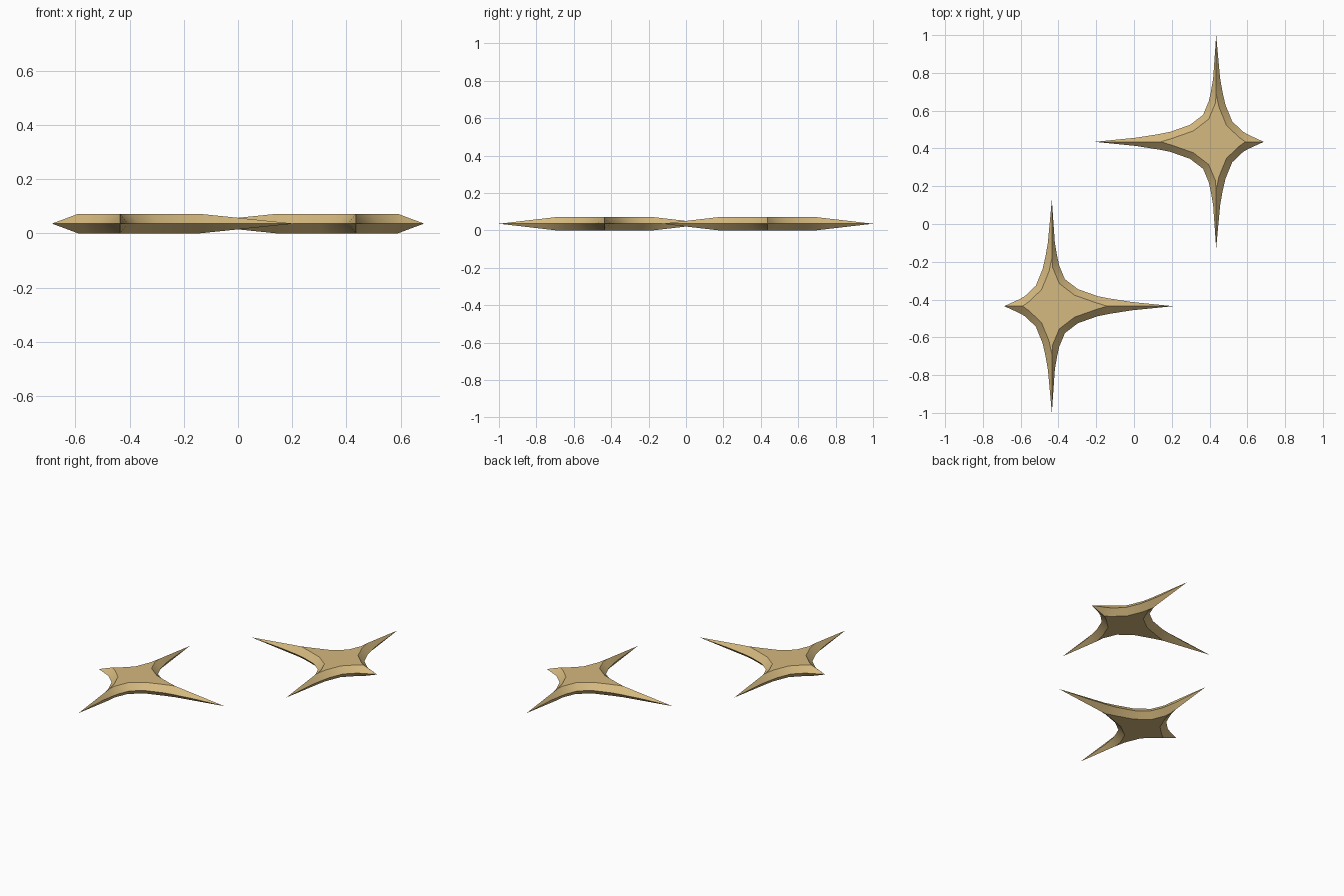
import bpy, bmesh
from mathutils import Vector

if "Cube" in bpy.data.objects:
    bpy.data.objects.remove(bpy.data.objects["Cube"])

HALF = 0.036          # half thickness, also the bevel width
CENTRE = 0.435        # star centre offset in x and y

# Concave outlines from the y arm tip to the x arm tip (one quadrant each)
LONG = [(0, .565), (.016, .335), (.028, .265), (.039, .215), (.069, .143), (.138, .09),
        (.243, .053), (.303, .041), (.423, .022), (.643, 0)]
SHORT = [(0, .565), (.021, .335), (.034, .262), (.049, .196), (.085, .108), (.143, .053),
         (.171, .037), (.206, .021), (.252, 0)]


def inner_ring(pts, x_flat, y_flat=.255):
    """Upper edge of the bevel: offset curve in the middle, ridge along the arms."""
    p = [Vector(q) for q in pts]
    n = len(p)
    ring = []
    for i in range(n):
        if i in (0, n - 1):
            q, h = p[i], 0
        elif i == 1:
            y = p[i].y - .01
            q, h = Vector((0, y)), HALF * (p[0].y - y) / (p[0].y - y_flat)
        elif i == n - 2:
            x = p[i].x - .01
            q, h = Vector((x, 0)), HALF * (p[-1].x - x) / (p[-1].x - x_flat)
        elif i == 2:
            q, h = Vector((0, y_flat)), HALF
        elif i == n - 3:
            q, h = Vector((x_flat, 0)), HALF
        else:
            a = (p[i] - p[i - 1]).normalized()
            b = (p[i + 1] - p[i]).normalized()
            t = (a + b).normalized()
            q = p[i] + Vector((t.y, -t.x)) * HALF / t.dot(a)
            q, h = Vector((max(q.x, .004), max(q.y, .004))), HALF
        ring.append((q.x, q.y, h))
    return ring


def make_star(name, sign, mat):
    bm = bmesh.new()

    def face(cs):
        u = []
        for c in cs:
            if c not in u:
                u.append(c)
        if len(u) > 2:
            bm.faces.new([bm.verts.new(c) for c in u])

    for pts, x_flat, sx in ((LONG, .293, -1), (SHORT, .155, 1)):
        ring = inner_ring(pts, x_flat)
        for sy in (1, -1):
            for sz in (1, -1):
                def place(x, y, z):
                    return (CENTRE * sign + sign * sx * x,
                            CENTRE * sign + sign * sy * y, HALF + sz * z)
                outer = [place(x, y, 0) for x, y in pts]
                inner = [place(*q) for q in ring]
                for i in range(len(pts) - 1):          # bevelled sides
                    face([outer[i], outer[i + 1], inner[i + 1], inner[i]])
                for i in range(2, len(pts) - 3):       # flat face
                    face([place(0, 0, HALF), inner[i], inner[i + 1]])
    bmesh.ops.remove_doubles(bm, verts=bm.verts, dist=1e-5)
    bmesh.ops.recalc_face_normals(bm, faces=bm.faces)
    mesh = bpy.data.meshes.new(name)
    bm.to_mesh(mesh)
    bm.free()
    mesh.materials.append(mat)
    ob = bpy.data.objects.new(name, mesh)
    bpy.context.collection.objects.link(ob)
    bpy.ops.object.select_all(action='DESELECT')
    ob.select_set(True)
    bpy.context.view_layer.objects.active = ob
    bpy.ops.object.shade_smooth_by_angle(angle=0.52)


gold = bpy.data.materials.new("pale_gold")
gold.diffuse_color = (.66, .48, .21, 1)
gold.use_nodes = True
gold.node_tree.nodes["Principled BSDF"].inputs["Base Color"].default_value = gold.diffuse_color

# Two stars, the second turned half a turn about the middle
make_star("back_star", 1, gold)
make_star("front_star", -1, gold)
